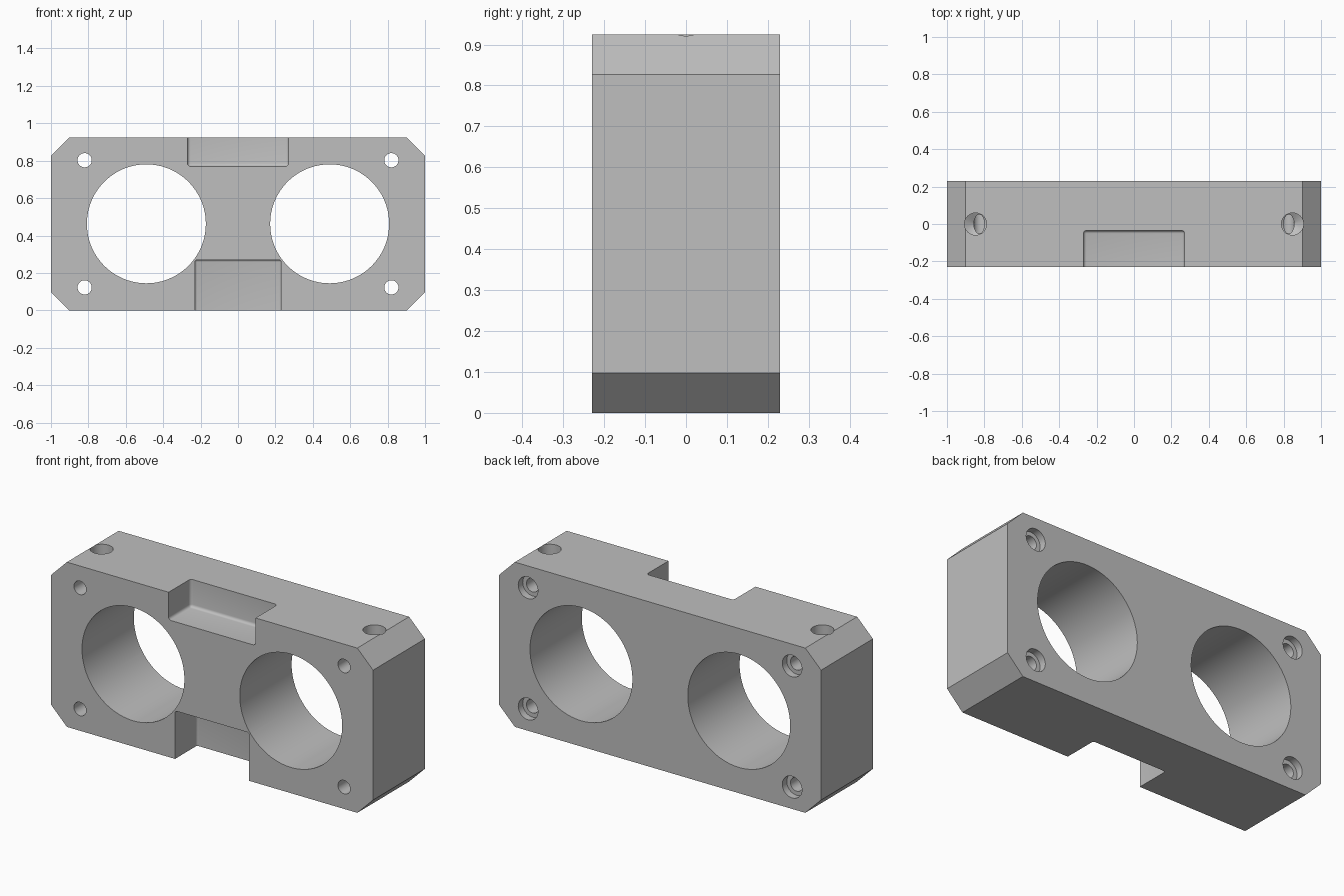
import bpy, bmesh
from math import pi, sin, cos
from mathutils import Matrix, Vector

cube = bpy.data.objects.get("Cube")
if cube:
    bpy.data.objects.remove(cube, do_unlink=True)

HALF_Y, HEIGHT, CHAMFER = 0.23, 0.925, 0.098
MID_Z = HEIGHT / 2

grey = bpy.data.materials.new("machined_grey")
grey.use_nodes = True
grey.diffuse_color = (0.52, 0.52, 0.52, 1)
grey.node_tree.nodes["Principled BSDF"].inputs["Base Color"].default_value = grey.diffuse_color


def finish(bm, name):
    bmesh.ops.recalc_face_normals(bm, faces=bm.faces)
    mesh = bpy.data.meshes.new(name)
    bm.to_mesh(mesh)
    bm.free()
    mesh.materials.append(grey)
    obj = bpy.data.objects.new(name, mesh)
    bpy.context.collection.objects.link(obj)
    return obj


def lathe(name, profile, place, sides):
    """Closed solid turned round local z from (radius, height) pairs."""
    bm = bmesh.new()
    rings = []
    for r, z in profile:
        rings.append([bm.verts.new((r * cos(2 * pi * i / sides), r * sin(2 * pi * i / sides), z))
                      for i in range(sides if r else 1)])
    for a, b in zip(rings, rings[1:]):
        for i in range(sides):
            j = (i + 1) % sides
            if len(a) == 1:
                bm.faces.new((a[0], b[j], b[i]))
            else:
                bm.faces.new((a[i], a[j], b[j], b[i]))
    for ring in (rings[0], rings[-1]):
        if len(ring) > 1:
            bm.faces.new(ring)
    bm.transform(place)
    return finish(bm, name)


def rounded_box(name, low, high, radius):
    bm = bmesh.new()
    bmesh.ops.create_cube(bm, size=1)
    low, high = Vector(low), Vector(high)
    bm.transform(Matrix.Translation((low + high) / 2) @ Matrix.Diagonal((*(high - low), 1)))
    bmesh.ops.bevel(bm, geom=bm.edges[:], offset=radius, segments=4, profile=0.5, affect='EDGES')
    return finish(bm, name)


# Block with four chamfered corners
bm = bmesh.new()
corners = [(1, CHAMFER), (1, HEIGHT - CHAMFER), (1 - CHAMFER, HEIGHT), (CHAMFER - 1, HEIGHT),
           (-1, HEIGHT - CHAMFER), (-1, CHAMFER), (CHAMFER - 1, 0), (1 - CHAMFER, 0)]
face = bm.faces.new([bm.verts.new((x, -HALF_Y, z)) for x, z in corners])
side = bmesh.ops.extrude_face_region(bm, geom=[face])
bmesh.ops.translate(bm, vec=(0, 2 * HALF_Y, 0),
                    verts=[v for v in side["geom"] if isinstance(v, bmesh.types.BMVert)])
block = finish(bm, "clamp_block")

# Pockets in the front, at the top and bottom
cutters = [
    rounded_box("top_pocket_cutter", (-0.27, -0.4, 0.77), (0.27, -0.035, 1.1), 0.016),
    rounded_box("bottom_pocket_cutter", (-0.23, -0.4, -0.2), (0.23, -0.035, 0.27), 0.012),
]

# Bores, counterbored screw holes and drilled top holes on each side
along_y = Matrix.Rotation(-pi / 2, 4, 'X')
for s in (-1, 1):
    cutters.append(lathe("bore_cutter", [(0.318, -0.4), (0.318, 0.4)],
                         Matrix.Translation((0.49 * s, 0, MID_Z)) @ along_y, 96))
    for t in (-1, 1):
        cutters.append(lathe("screw_hole_cutter",
                             [(0.038, -0.4), (0.038, 0.19), (0.061, 0.19), (0.061, 0.4)],
                             Matrix.Translation((0.82 * s, 0, MID_Z + 0.34 * t)) @ along_y, 40))
    cutters.append(lathe("top_hole_cutter", [(0, 0.808), (0.059, 0.842), (0.059, 1.1)],
                         Matrix.Translation((0.847 * s, 0, 0)), 40))

# Cut everything, then drop the helpers
bpy.context.view_layer.objects.active = block
for cutter in cutters:
    cutter.hide_render = True
    mod = block.modifiers.new("cut", 'BOOLEAN')
    mod.operation = 'DIFFERENCE'
    mod.solver = 'EXACT'
    mod.object = cutter
    bpy.ops.object.modifier_apply(modifier=mod.name)
    bpy.data.objects.remove(cutter, do_unlink=True)

bpy.ops.object.select_all(action='DESELECT')
block.select_set(True)
bpy.ops.object.shade_smooth_by_angle(angle=pi / 6)
